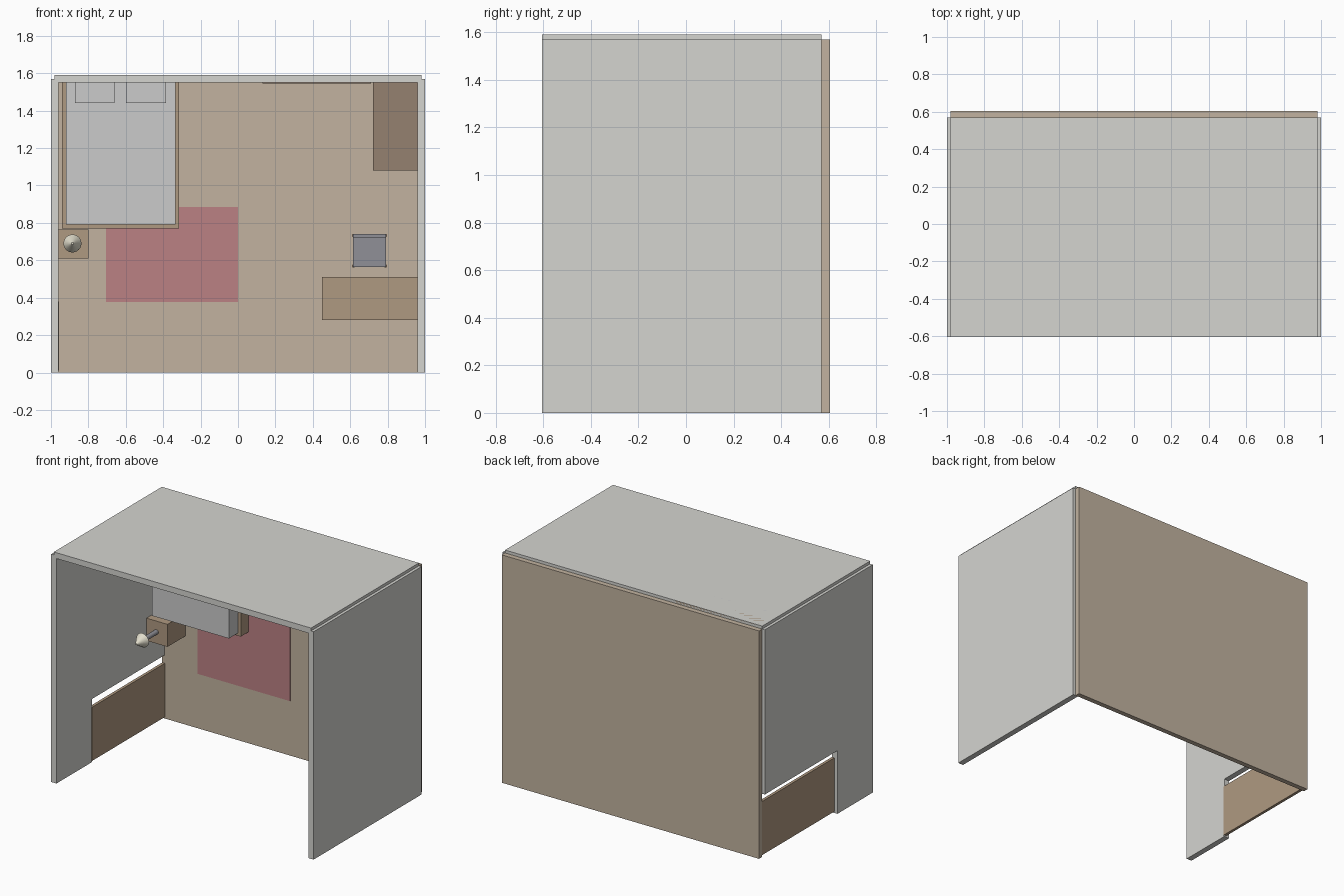
import bpy, bmesh, math

if "Cube" in bpy.data.objects:
    bpy.data.objects.remove(bpy.data.objects["Cube"])

# The room lies on its back: the floor is at +y, room "up" is -y.
FLOOR = 0.57
RIM = -0.605


def material(name, rgb):
    m = bpy.data.materials.new(name)
    m.diffuse_color = (*rgb, 1)
    m.use_nodes = True
    m.node_tree.nodes["Principled BSDF"].inputs["Base Color"].default_value = m.diffuse_color
    return m


PLASTER = material("plaster", (0.66, 0.66, 0.63))
BOARDS = material("boards", (0.54, 0.45, 0.35))
OAK = material("oak", (0.43, 0.32, 0.22))
WALNUT = material("walnut", (0.30, 0.22, 0.16))
LINEN = material("linen", (0.66, 0.66, 0.68))
PILLOW = material("pillow", (0.74, 0.74, 0.74))
WOOL = material("wool", (0.50, 0.22, 0.23))
SLATE = material("slate", (0.28, 0.28, 0.31))
SHADE = material("shade", (0.75, 0.72, 0.60))


def finish(name, bm, mat):
    bmesh.ops.recalc_face_normals(bm, faces=bm.faces)
    me = bpy.data.meshes.new(name)
    bm.to_mesh(me)
    bm.free()
    me.materials.append(mat)
    ob = bpy.data.objects.new(name, me)
    bpy.context.collection.objects.link(ob)
    return ob


def box(name, x, y, z, mat):
    """Box from (min, max) ranges on each axis."""
    bm = bmesh.new()
    bmesh.ops.create_cube(bm, size=1)
    for v in bm.verts:
        v.co = [lo + (c + 0.5) * (hi - lo) for c, (lo, hi) in zip(v.co, (x, y, z))]
    return finish(name, bm, mat)


def cone(name, x, z, y0, y1, r0, r1, mat, sides=24):
    """Round part standing on the floor direction, from y0 up to y1 (y1 < y0)."""
    ob_bm = bmesh.new()
    bmesh.ops.create_cone(ob_bm, cap_ends=True, segments=sides, radius1=r0, radius2=r1, depth=y0 - y1)
    ob = finish(name, ob_bm, mat)
    ob.rotation_euler.x = math.pi / 2
    ob.location = (x, (y0 + y1) / 2, z)
    for p in ob.data.polygons:
        p.use_smooth = len(p.vertices) <= 4
    return ob


# Shell: floor, back wall, right wall
box("floor", (-0.98, 0.98), (FLOOR, 0.605), (0, 1.57), BOARDS)
box("back_wall", (-0.98, 0.98), (RIM, FLOOR), (1.55, 1.59), PLASTER)
box("right_wall", (0.96, 1.0), (RIM, FLOOR), (0, 1.57), PLASTER)

# Left wall: L-shaped profile leaving the doorway open
bm = bmesh.new()
profile = [(RIM, 0), (-0.22, 0), (-0.22, 0.435), (FLOOR, 0.435), (FLOOR, 1.57), (RIM, 1.57)]
face = bm.faces.new([bm.verts.new((-1.0, y, z)) for y, z in profile])
new = bmesh.ops.extrude_face_region(bm, geom=[face])["geom"]
bmesh.ops.translate(bm, vec=(0.04, 0, 0), verts=[g for g in new if isinstance(g, bmesh.types.BMVert)])
finish("left_wall", bm, PLASTER)
box("door", (-0.977, -0.957), (-0.225, FLOOR), (0.01, 0.38), OAK)

# Bed
box("bed_frame", (-0.94, -0.315), (0.48, FLOOR), (0.77, 1.59), OAK)
box("mattress", (-0.92, -0.335), (0.38, 0.48), (0.79, 1.572), LINEN)
for side, x0 in (("left", -0.872), ("right", -0.598)):
    box("pillow_" + side, (x0, x0 + 0.212), (0.335, 0.38), (1.44, 1.59), PILLOW)

# Nightstand and lamp
box("nightstand", (-0.96, -0.80), (0.375, FLOOR), (0.61, 0.765), OAK)
cone("lamp_stem", -0.885, 0.69, 0.375, 0.21, 0.016, 0.016, SLATE)
cone("lamp_shade", -0.885, 0.69, 0.225, 0.155, 0.048, 0.006, SHADE)

# Rug
box("rug", (-0.705, 0.0), (0.564, FLOOR), (0.378, 0.885), WOOL)

# Wardrobe and wall panel
box("wardrobe", (0.722, 0.96), (-0.22, FLOOR), (1.08, 1.57), WALNUT)
box("wall_panel", (0.13, 0.71), (-0.25, 0.10), (1.544, 1.555), WALNUT)

# Desk
box("desk_top", (0.45, 0.96), (0.265, 0.285), (0.28, 0.51), OAK)
for i, x in enumerate((0.46, 0.925)):
    for j, z in enumerate((0.29, 0.475)):
        box(f"desk_leg_{i}{j}", (x, x + 0.025), (0.285, FLOOR), (z, z + 0.025), OAK)

# Chair
box("chair_seat", (0.614, 0.792), (0.375, 0.395), (0.565, 0.735), SLATE)
box("chair_back", (0.614, 0.792), (0.19, 0.375), (0.72, 0.74), SLATE)
for i, x in enumerate((0.618, 0.788)):
    for j, z in enumerate((0.569, 0.733)):
        cone(f"chair_leg_{i}{j}", x, z, FLOOR, 0.39, 0.009, 0.009, WALNUT, 12)
